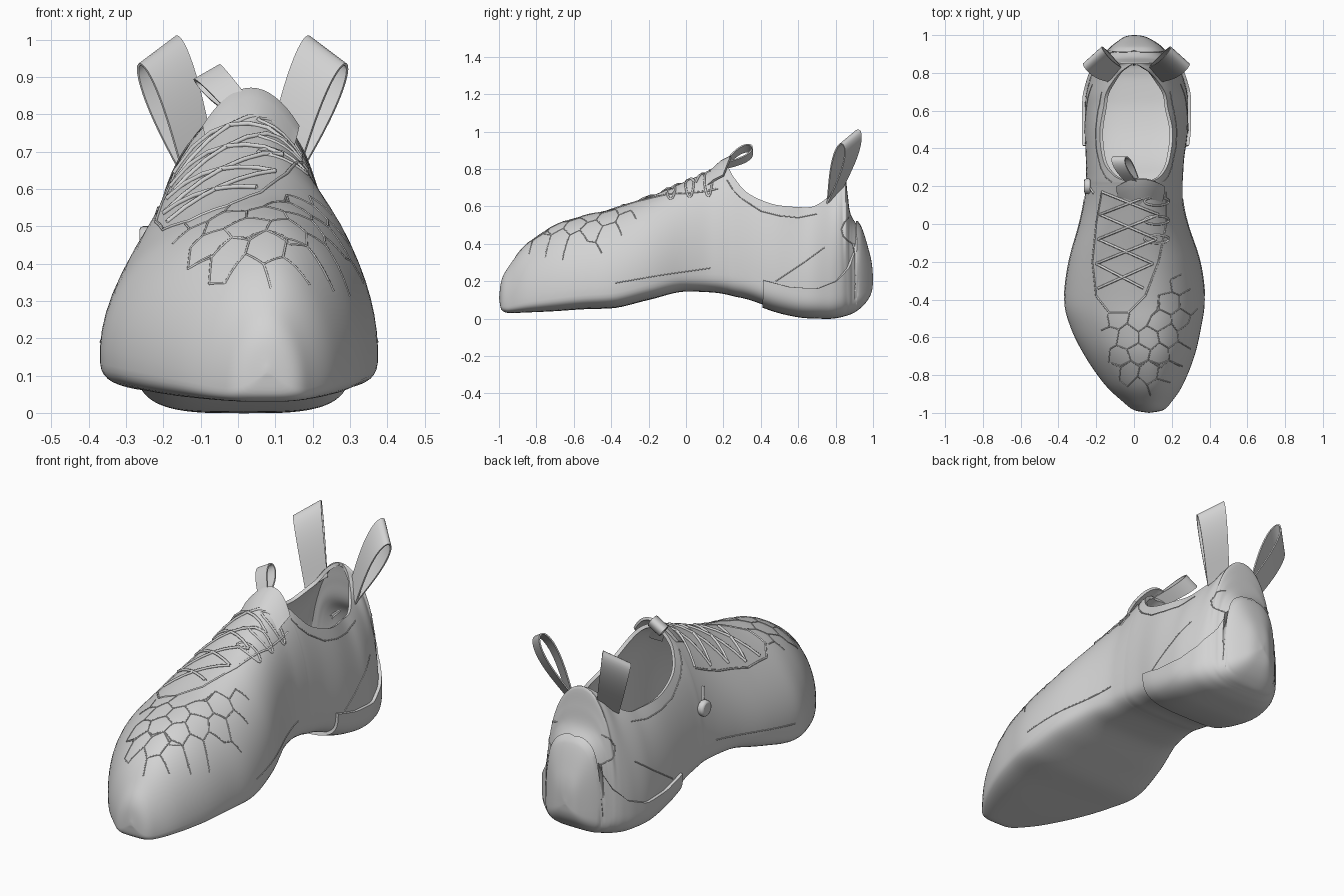
import bpy, bmesh, random
from math import sin, cos, pi, sqrt, radians
from mathutils import Vector
from mathutils.bvhtree import BVHTree

random.seed(4)
cube = bpy.data.objects.get("Cube")
if cube:
    bpy.data.objects.remove(cube)

grey = bpy.data.materials.new("light_grey")
grey.use_nodes = True
tone = (0.65, 0.65, 0.65, 1)
grey.diffuse_color = tone
grey.node_tree.nodes["Principled BSDF"].inputs["Base Color"].default_value = tone

# Stations along the shoe: y, right edge, left edge, sole z, crown z
FOREFOOT = [
    (-1, .08, .08, .11, .11), (-.985, 0, .155, .045, .21),
    (-.94, -.06, .2, .03, .29), (-.85, -.155, .26, .033, .4),
    (-.7, -.26, .32, .04, .5), (-.55, -.335, .355, .05, .55),
    (-.4, -.37, .375, .055, .585), (-.2, -.345, .35, .1, .65),
    (0, -.29, .285, .145, .735), (.14, -.262, .258, .14, .795), (.21, -.255, .258, .13, .825)]
# Around the opening and heel; the crown is cut off at the rim height
REARFOOT = [
    (.225, -.255, .258, .127, .83), (.26, -.254, .26, .118, .835),
    (.34, -.255, .265, .1, .83), (.5, -.26, .285, .045, .79),
    (.65, -.258, .287, .018, .72), (.76, -.235, .265, .015, .72),
    (.82, -.21, .24, .022, .75), (.85, -.19, .215, .03, .755),
    (.865, -.175, .2, .035, .66), (.88, -.16, .18, .04, .56),
    (.925, -.115, .14, .07, .48), (.96, -.07, .09, .11, .37),
    (.978, -.04, .05, .15, .29), (.985, 0, 0, .2, .2)]
RIM = [.81, .75, .665, .605, .595, .65, .73]
STATIONS = [(*k, k[4]) for k in FOREFOOT]
STATIONS += [(*k, RIM[i] if i < len(RIM) else k[4]) for i, k in enumerate(REARFOOT)]


def tangent(a, b, c):
    p, q = b - a, c - b
    if p * q <= 0:
        return 0
    return max(-2 * min(abs(p), abs(q)), min(2 * min(abs(p), abs(q)), (p + q) / 2))


def refine(keys, n):
    """Smooth, overshoot-free in-between stations."""
    rows, last = [], len(keys) - 1
    for i in range(last):
        a, b = keys[i], keys[i + 1]
        before, after = keys[max(i - 1, 0)], keys[min(i + 2, last)]
        for k in range(n):
            t, row = k / n, []
            for o, p, q, r in zip(before, a, b, after):
                m = tangent(o, p, q) if i else q - p
                e = tangent(p, q, r) if i + 1 < last else q - p
                row.append((2*t**3 - 3*t*t + 1) * p + (t**3 - 2*t*t + t) * m
                           + (3*t*t - 2*t**3) * q + (t**3 - t*t) * e)
            rows.append(row)
    return rows + [list(keys[-1])]


def outline(row, side, s):
    """Point on one half of a section, s from sole centre to crown."""
    y, xl, xr, zb, zt = row[:5]
    top = .08 * max(0, min(1, (.6 - y) / .8))
    w, mid = (xr if side > 0 else xl), (xl + xr) / 2
    zw = zb + .2 * (zt - zb)
    h = zt - zw
    if s < .45:
        a = s / .45 * pi / 2
        return Vector((mid + (w - mid) * sin(a)**.53, y, zw - (zw - zb) * max(0, cos(a))**.53))
    t = (s - .45) / .55
    square = max(0, min(1, (y - .84) / .04))
    pts = [(w, zw), (w, zw + (.5 + .25 * square) * h),
           (top + (.55 + .3 * square) * (w - top), zt), (top, zt)]
    f = [(1 - t)**3, 3*t*(1 - t)**2, 3*t*t*(1 - t), t**3]
    return Vector((sum(c*p[0] for c, p in zip(f, pts)), y, sum(c*p[1] for c, p in zip(f, pts))))


def section(row, cap=9, n=28):
    cap, halves = min(cap, row[5]), []
    for side in (-1, 1):
        end = 1
        if cap < row[4] - .0005:
            lo, hi = 0, 1
            for _ in range(24):
                end = (lo + hi) / 2
                lo, hi = (end, hi) if outline(row, side, end).z < cap else (lo, end)
        halves.append([outline(row, side, end * j / n) for j in range(n + 1)])
    return halves[0][:0:-1] + halves[1]


def finish(obj, thickness, offset):
    bpy.context.collection.objects.link(obj)
    obj.data.materials.append(grey)
    bpy.ops.object.select_all(action='DESELECT')
    obj.select_set(True)
    bpy.context.view_layer.objects.active = obj
    mod = obj.modifiers.new("thickness", 'SOLIDIFY')
    mod.thickness, mod.offset = thickness, offset
    bpy.ops.object.modifier_apply(modifier=mod.name)
    bpy.ops.object.shade_smooth_by_angle(angle=radians(45))


def sheet(name, rows, thickness, offset):
    """Skin a list of point rows, then give it thickness."""
    bm = bmesh.new()
    grid = [[bm.verts.new(p) for p in row] for row in rows]
    for a, b in zip(grid, grid[1:]):
        for j in range(len(a) - 1):
            bm.faces.new((a[j], b[j], b[j + 1], a[j + 1]))
    bmesh.ops.remove_doubles(bm, verts=bm.verts[:], dist=.0002)
    tree = BVHTree.FromBMesh(bm)
    mesh = bpy.data.meshes.new(name)
    bm.to_mesh(mesh)
    bm.free()
    finish(bpy.data.objects.new(name, mesh), thickness, offset)
    return tree


# Upper and sole as one hollow shell
stations = refine(STATIONS, 6)
surface = sheet("shoe_body", [section(r) for r in stations], .018, -1)

# Heel rubber wrapping the back
EDGE = [(.4, .21), (.55, .17), (.7, .16), (.8, .2), (.86, .27), (.9, .37), (.915, .7), (1, .9)]


def edge_height(y):
    for (a, p), (b, q) in zip(EDGE, EDGE[1:]):
        if y <= b:
            return p + (q - p) * (y - a) / (b - a)


sheet("heel_rubber", [section(r, edge_height(r[0])) for r in stations if r[0] >= .395], .016, 1)

# Tongue
tongue = []
for y, z, w in ((.06, .745, .09), (.13, .785, .105), (.19, .84, .12), (.24, .865, .125)):
    steps = [j / 8 for j in range(-8, 9)]
    tongue.append([(.035 + w*a, y - .04*a*a, z - .1*a*a) for a in steps])
sheet("tongue", tongue, .014, 0)


# Folded webbing pull loops
def pull_loop(name, base, length, width, bulge):
    base, length, width = Vector(base), Vector(length), Vector(width)
    normal = length.cross(width).normalized()
    rows = []
    for i in range(41):
        a = 2 * pi * i / 40
        t = (1 - cos(a)) / 2
        p = base + length * t + normal * bulge * sin(a) * t**.7
        half = width * (.4 + .1 * t)
        rows.append([p - half, p + half])
    sheet(name, rows, .007, 0)


pull_loop("tongue_pull_loop", (.01, .2, .815), (-.09, .15, .09), (.07, 0, .04), .04)
for name, side, shift in (("right", -1, 0), ("left", 1, .025)):
    pull_loop(name + "_heel_pull_loop", (side * .1 + shift / 2, .79, .645),
              (side * .115 + shift / 2, .09, .325), (-side * .1, .09, .075), .048)


# Lines laid on the surface
def from_top(x, y):
    return surface.ray_cast(Vector((x, y, 2)), Vector((0, 0, -1)))[0]


def from_side(side):
    return lambda y, z: surface.ray_cast(Vector((side * 2, y, z)), Vector((-side, 0, 0)))[0]


def trace(points, project, lift=0, n=6):
    out = []
    for a, b in zip(points, points[1:]):
        for k in range(n + 1):
            hit = project(*(Vector(a).lerp(Vector(b), k / n)))
            if hit and not (k == 0 and out):
                out.append(hit + Vector((0, 0, lift)))
    return out


def cords(name, paths, radius):
    curve = bpy.data.curves.new(name, 'CURVE')
    curve.dimensions = '3D'
    curve.bevel_depth, curve.bevel_resolution = radius, 1
    for path in paths:
        if len(path) > 1:
            spline = curve.splines.new('POLY')
            spline.points.add(len(path) - 1)
            for point, p in zip(spline.points, path):
                point.co = (*p, 1)
    curve.materials.append(grey)
    bpy.context.collection.objects.link(bpy.data.objects.new(name, curve))


# Irregular honeycomb ribs over the toe
corners, edges, size = {}, set(), .062
for i in range(-6, 7):
    for j in range(-8, 9):
        cx, cy = .08 + size * sqrt(3) * (i + j % 2 / 2), -.6 + size * 1.5 * j
        ring = []
        for k in range(6):
            x, y = cx + size * sin(k * pi / 3), cy + size * cos(k * pi / 3)
            key = (round(x, 2), round(y, 2))
            corners.setdefault(key, (x + random.uniform(-.015, .015), y + random.uniform(-.015, .015)))
            ring.append(key)
        edges |= {tuple(sorted((ring[k], ring[k - 1]))) for k in range(6)}


def on_toe(p):
    hit = from_top(*p)
    inside = ((p[0] - .08) / .27)**2 + ((p[1] + .56) / .4)**2 < 1
    return hit and hit.z > .29 and inside and (p[1] < -.46 or p[0] > .12)


ribs = [trace([corners[a], corners[b]], from_top, n=4) for a, b in sorted(edges)
        if on_toe(corners[a]) and on_toe(corners[b])]
cords("toe_ribs", ribs, .003)

# Throat edge, criss-cross laces and webbing eyelets
throat = [(-.17, .17), (-.2, 0), (-.22, -.2), (-.2, -.38), (-.13, -.47), (-.03, -.47),
          (.06, -.38), (.13, -.2), (.17, 0), (.17, .17)]
cords("throat_edge", [trace(throat, from_top)], .005)
anchors = [(-.17, .13, .17), (-.18, .13, .05), (-.19, .12, -.08), (-.2, .1, -.21), (-.19, .05, -.34)]
laces = [trace([(.16, .55), (.2, .46)], from_side(-1))]
for (la, ra, ya), (lb, rb, yb) in zip(anchors, anchors[1:]):
    laces.append(trace([(la, ya), (rb, yb)], from_top, .004))
    laces.append(trace([(ra, ya), (lb, yb)], from_top, .004))
cords("laces", laces, .007)
eyelets = []
for y in (.12, .02, -.08):
    oval = [(.12 + .065 * cos(k * pi / 8), y + .022 * sin(k * pi / 8)) for k in range(17)]
    eyelets.append(trace(oval, from_top, n=1))
cords("webbing_eyelets", eyelets, .006)

# Lace lock on the outer side
bpy.ops.mesh.primitive_cylinder_add(vertices=24, radius=.04, depth=.035, rotation=(0, pi / 2, 0))
lock = bpy.context.object
lock.name = "lace_lock"
lock.location = from_side(-1)(.2, .46) - Vector((.012, 0, 0))
bevel = lock.modifiers.new("soft_edge", 'BEVEL')
bevel.width, bevel.segments = .01, 2
lock.data.materials.append(grey)
bpy.ops.object.shade_smooth_by_angle(angle=radians(45))

# Stitching and panel seams on both sides
collar = [(.22, .74), (.25, .69), (.3, .64), (.4, .575), (.5, .55), (.6, .54), (.7, .56)]
hook = [(.89, .4), (.86, .42), (.84, .44), (.83, .48), (.85, .52), (.87, .54)]
seams = [collar, hook, [(.48, .2), (.63, .3), (.74, .38)], [(-.38, .19), (-.15, .23), (.13, .27)]]
cords("seams", [trace(s, from_side(side)) for s in seams for side in (-1, 1)], .003)
